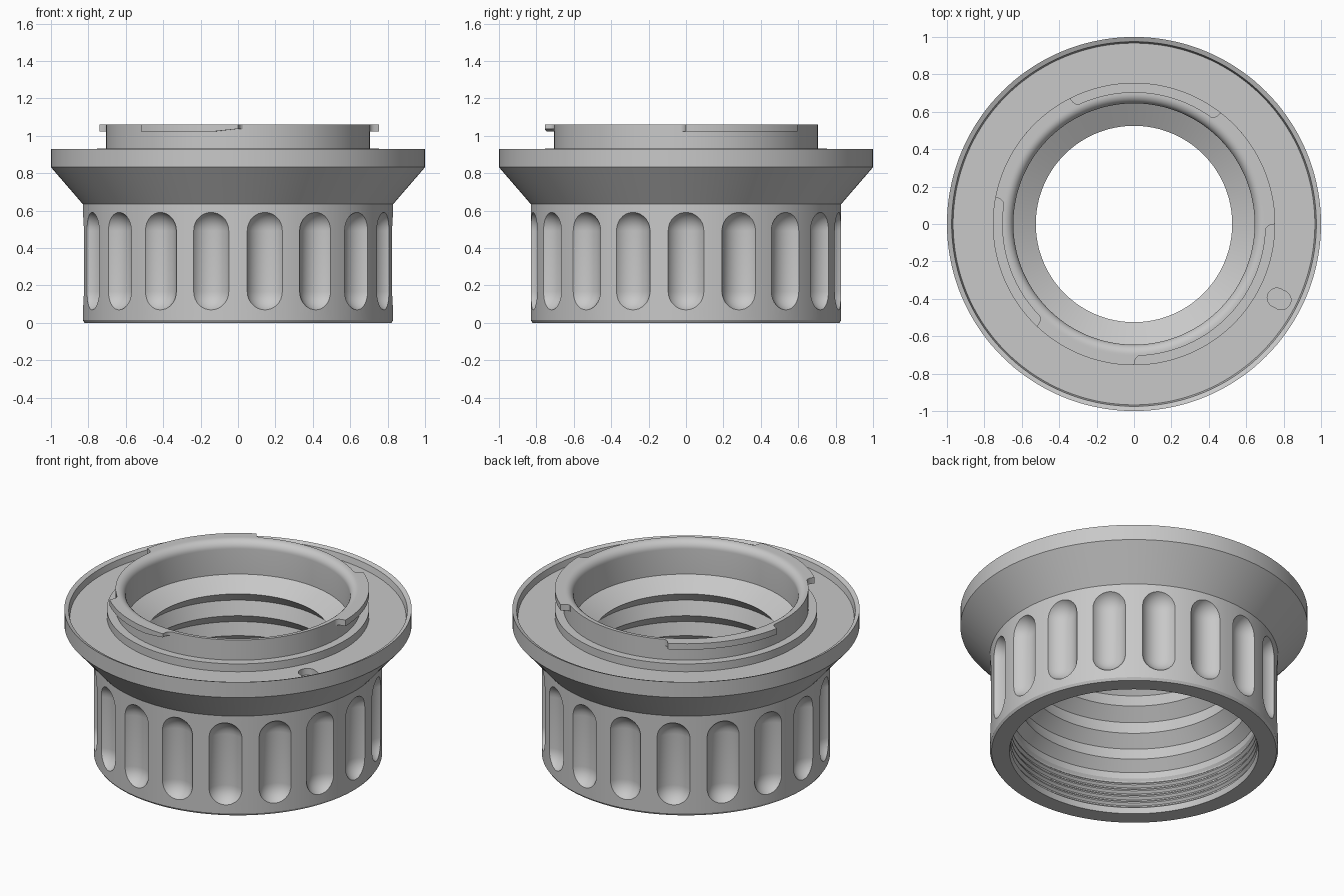
import bpy
import bmesh
from math import sin, cos, pi, radians, sqrt
from mathutils import Matrix

cube = bpy.data.objects.get("Cube")
if cube:
    bpy.data.objects.remove(cube, do_unlink=True)

metal = bpy.data.materials.new("grey_metal")
metal.use_nodes = True
GREY = (0.58, 0.58, 0.58, 1)
metal.diffuse_color = GREY
metal.node_tree.nodes["Principled BSDF"].inputs["Base Color"].default_value = GREY


def finish(name, bm):
    bmesh.ops.recalc_face_normals(bm, faces=bm.faces)
    mesh = bpy.data.meshes.new(name)
    bm.to_mesh(mesh)
    bm.free()
    mesh.materials.append(metal)
    obj = bpy.data.objects.new(name, mesh)
    bpy.context.collection.objects.link(obj)
    return obj


def activate(obj):
    bpy.ops.object.select_all(action='DESELECT')
    obj.select_set(True)
    bpy.context.view_layer.objects.active = obj


def smooth(obj):
    activate(obj)
    bpy.ops.object.shade_smooth_by_angle(angle=radians(25))


def lathe(bm, profile, segments, closed, matrix=Matrix()):
    """Revolve (radius, z) points about z, then place the result."""
    before = set(bm.verts)
    verts = [bm.verts.new((r, 0, z)) for r, z in profile]
    pairs = list(zip(verts, verts[1:]))
    if closed:
        pairs.append((verts[-1], verts[0]))
    edges = [bm.edges.new(p) for p in pairs]
    bmesh.ops.spin(bm, geom=verts + edges, cent=(0, 0, 0), axis=(0, 0, 1),
                   angle=2 * pi, steps=segments, use_merge=False)
    bmesh.ops.remove_doubles(bm, verts=[v for v in bm.verts if v not in before], dist=1e-5)
    bmesh.ops.transform(bm, matrix=matrix, verts=[v for v in bm.verts if v not in before])


def cut(obj, cutter):
    mod = obj.modifiers.new("cut", 'BOOLEAN')
    mod.operation = 'DIFFERENCE'
    mod.solver = 'EXACT'
    mod.object = cutter
    activate(obj)
    bpy.ops.object.modifier_apply(modifier=mod.name)
    bpy.data.objects.remove(cutter, do_unlink=True)


# Body: outer skin from the bottom up to the mount collar
outer = [(0.717, 0), (0.82, 0), (0.83, 0.015), (0.83, 0.635), (1, 0.832),
         (1, 0.93), (0.975, 0.92), (0.967, 0.882), (0.755, 0.882),
         (0.755, 0.932), (0.705, 0.932), (0.705, 1.06)]
# Rounded inner lip
lip = [(0.695 - 0.05 * sin(a), 1.01 + 0.05 * cos(a))
       for a in (i * pi / 16 for i in range(9))]
# Light baffles inside the bore
baffles = [(0.645, 0.85), (0.525, 0.78), (0.59, 0.71), (0.56, 0.625),
           (0.63, 0.555), (0.612, 0.474), (0.675, 0.405), (0.66, 0.33),
           (0.712, 0.27), (0.712, 0.23)]
# Screw thread at the bottom opening
thread = []
for i in range(5):
    z = 0.215 - i * 0.04
    thread += [(0.722, z), (0.722, z - 0.008), (0.709, z - 0.019), (0.709, z - 0.027)]

bm = bmesh.new()
lathe(bm, outer + lip + baffles + thread, 144, True)
body = finish("adapter_body", bm)

# Grip flutes: a ring of capsule cutters
RAD, LOW, HIGH = 0.11, 0.168, 0.492
capsule = []
for centre, start in ((LOW, -pi / 2), (HIGH, 0)):
    for i in range(9):
        a = start + i * pi / 16
        capsule.append((max(RAD * cos(a), 0), centre + RAD * sin(a)))
bm = bmesh.new()
for i in range(18):
    place = Matrix.Rotation(radians(20 * i), 4, 'Z') @ Matrix.Translation((0.878, 0, 0))
    lathe(bm, capsule, 32, False, place)
cut(body, finish("flute_cutter", bm))

# Locking pin slot in the flange face, cut by two overlapping round holes
hole = [(0, 0.84), (0.052, 0.84), (0.052, 0.98), (0, 0.98)]
for radius in (0.86, 0.886):
    bm = bmesh.new()
    place = Matrix.Rotation(radians(-27.3), 4, 'Z') @ Matrix.Translation((radius, 0, 0))
    lathe(bm, hole, 32, False, place)
    cut(body, finish("slot_cutter", bm))
smooth(body)


# Bayonet tabs: curved bars with filleted ends and a small lead-in ramp
def bayonet_tab(name, start, end, ramp):
    bm = bmesh.new()
    flare = 2.6
    fillet = [(i / 6, 0.705 + 0.05 * (1 - sqrt(1 - (i / 6) ** 2))) for i in range(1, 7)]
    path = [(start - flare * (1 - u), r) for u, r in fillet]
    path += [(start + (end - start) * i / 24, 0.755) for i in range(1, 24)]
    path += [(end + flare * (1 - u), r) for u, r in reversed(fillet)]
    rings = []
    for angle, r in path:
        a = radians(angle)
        t = min(1, (angle - start) / (end - start))
        low = 1.022 + ramp * max(0, (t - 0.75) / 0.25)
        rings.append([bm.verts.new((q * cos(a), q * sin(a), z))
                      for q, z in ((0.703, low), (r, low), (r, 1.06), (0.703, 1.06))])
    for p, q in zip(rings, rings[1:]):
        for k in range(4):
            n = (k + 1) % 4
            bm.faces.new((p[k], p[n], q[n], q[k]))
    bm.faces.new(rings[0])
    bm.faces.new(rings[-1])
    smooth(finish(name, bm))


bayonet_tab("bayonet_tab_left", 0, 52, 0)
bayonet_tab("bayonet_tab_back", 117, 169, 0)
bayonet_tab("bayonet_tab_front", 226.5, 270, 0.015)
